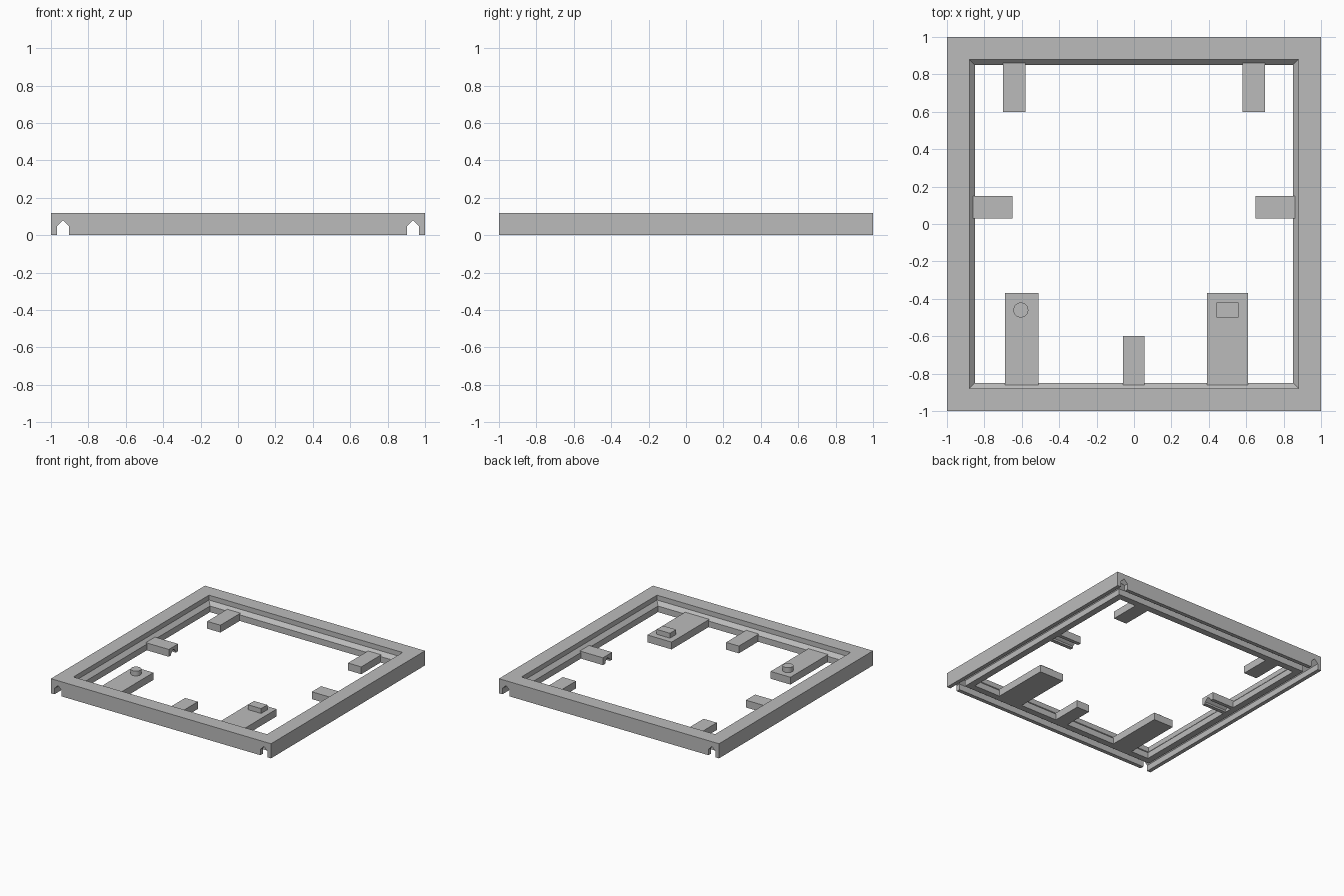
import bpy, bmesh, math

cube = bpy.data.objects.get("Cube")
if cube:
    bpy.data.objects.remove(cube, do_unlink=True)

grey = bpy.data.materials.new("plain_grey")
grey.use_nodes = True
colour = (0.5, 0.5, 0.5, 1)
grey.diffuse_color = colour
grey.node_tree.nodes["Principled BSDF"].inputs["Base Color"].default_value = colour


def make_object(name, bm):
    bmesh.ops.recalc_face_normals(bm, faces=bm.faces)
    mesh = bpy.data.meshes.new(name)
    bm.to_mesh(mesh)
    bm.free()
    mesh.materials.append(grey)
    obj = bpy.data.objects.new(name, mesh)
    bpy.context.collection.objects.link(obj)
    return obj


def box(name, x0, x1, y0, y1, z0, z1):
    bm = bmesh.new()
    bmesh.ops.create_cube(bm, size=1)
    for v in bm.verts:
        v.co.x = x1 if v.co.x > 0 else x0
        v.co.y = y1 if v.co.y > 0 else y0
        v.co.z = z1 if v.co.z > 0 else z0
    return make_object(name, bm)


def gabled_cutter(across, half_length, half_width, shoulder, apex, along_y):
    """Pointed channel shape, open at the underside."""
    bm = bmesh.new()
    section = [(-half_width, -0.05), (half_width, -0.05), (half_width, shoulder),
               (0, apex), (-half_width, shoulder)]
    ends = []
    for t in (-half_length, half_length):
        pts = [(across + s, t, z) if along_y else (t, across + s, z) for s, z in section]
        ends.append([bm.verts.new(p) for p in pts])
    n = len(section)
    for i in range(n):
        j = (i + 1) % n
        bm.faces.new((ends[0][i], ends[0][j], ends[1][j], ends[1][i]))
    bm.faces.new(ends[0])
    bm.faces.new(ends[1])
    obj = make_object("channel_cutter", bm)
    obj.hide_render = True
    return obj


def cut(target, cutter):
    mod = target.modifiers.new("channel", "BOOLEAN")
    mod.operation = "DIFFERENCE"
    mod.solver = "EXACT"
    mod.object = cutter
    bpy.context.view_layer.objects.active = target
    bpy.ops.object.modifier_apply(modifier=mod.name)
    bpy.data.objects.remove(cutter, do_unlink=True)


# Square frame: one rail profile swept round four mitred corners
profile = [(1, 0), (1, 0.12), (0.88, 0.12), (0.88, 0.08), (0.85, 0.05), (0.85, 0)]
bm = bmesh.new()
rings = [[bm.verts.new((sx * r, sy * r, z)) for r, z in profile]
         for sx, sy in ((-1, -1), (1, -1), (1, 1), (-1, 1))]
for k in range(4):
    a, b = rings[k], rings[(k + 1) % 4]
    for i in range(len(profile)):
        j = (i + 1) % len(profile)
        bm.faces.new((a[i], a[j], b[j], b[i]))
frame = make_object("frame", bm)

# Channels under the rails; the side ones run out through front and back
for side in (-1, 1):
    cut(frame, gabled_cutter(side * 0.936, 1.1, 0.032, 0.048, 0.08, True))
for side in (-1, 1):
    cut(frame, gabled_cutter(side * 0.936, 0.93, 0.032, 0.048, 0.08, False))

# Tabs reaching inward from the rails
top = 0.06
for side, label in ((-1, "right"), (1, "left")):
    xs = sorted((side * 0.58, side * 0.70))
    box("back_tab_" + label, *xs, 0.60, 0.86, 0, top)
    xs = sorted((side * 0.65, side * 0.86))
    tab = box("side_tab_" + label, *xs, 0.03, 0.15, 0, top)
    cut(tab, gabled_cutter(0.09, 1.1, 0.03, 0.015, 0.04, False))
box("front_middle_tab", -0.06, 0.055, -0.86, -0.60, 0, top)
box("front_wide_tab_right", -0.69, -0.51, -0.86, -0.37, 0, top)
box("front_wide_tab_left", 0.39, 0.61, -0.86, -0.37, 0, top)

# Locating pegs on the wide tabs
box("square_peg", 0.44, 0.56, -0.50, -0.42, top, 0.10)
bpy.ops.mesh.primitive_cylinder_add(vertices=32, radius=0.04, depth=0.04,
                                    location=(-0.605, -0.46, 0.08))
peg = bpy.context.object
peg.name = "round_peg"
peg.data.materials.append(grey)
bpy.ops.object.shade_smooth_by_angle(angle=math.radians(30))
